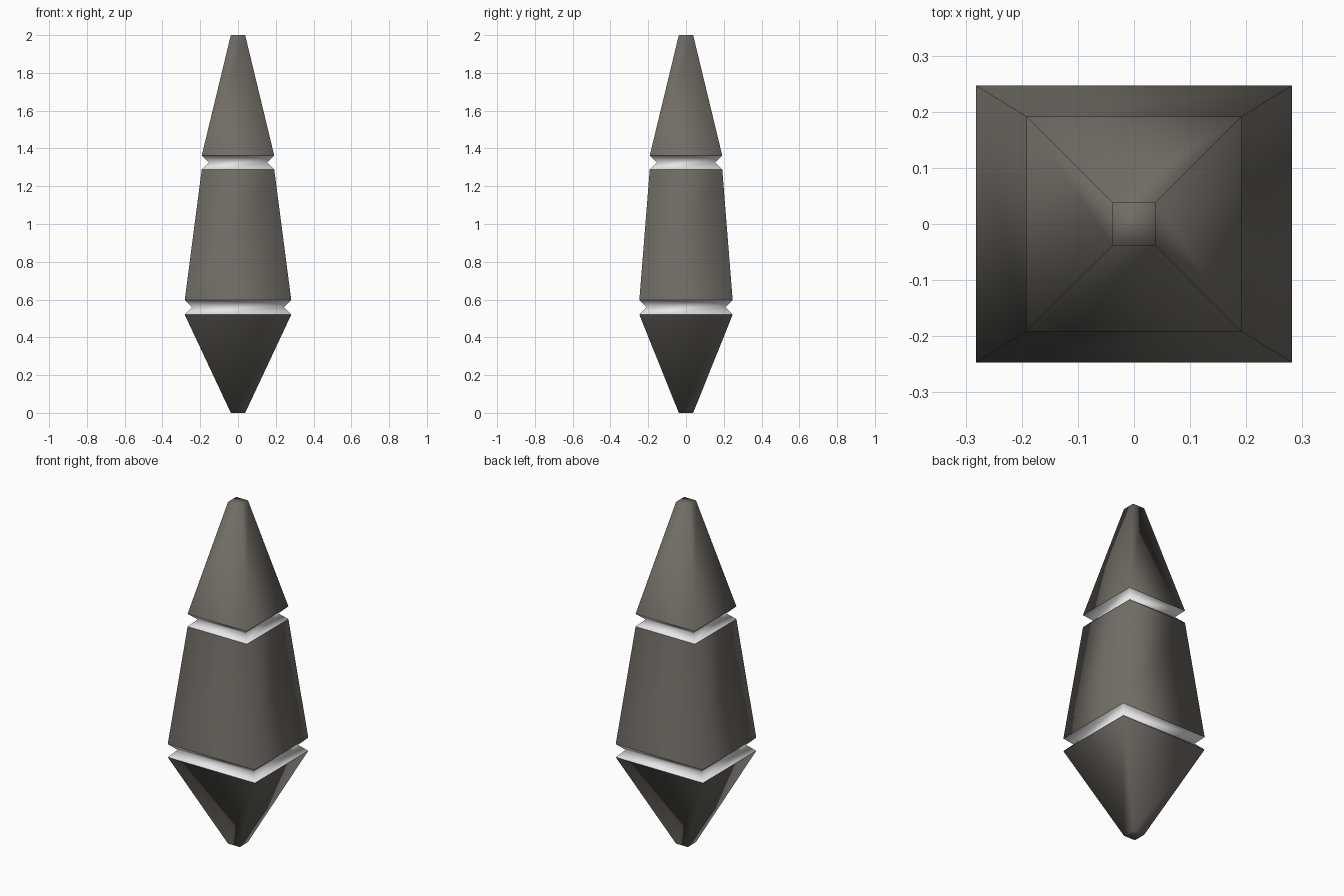
import bpy, bmesh

if "Cube" in bpy.data.objects:
    bpy.data.objects.remove(bpy.data.objects["Cube"])


def material(name, rgb):
    m = bpy.data.materials.new(name)
    m.diffuse_color = (*rgb, 1)
    m.use_nodes = True
    m.node_tree.nodes["Principled BSDF"].inputs["Base Color"].default_value = m.diffuse_color
    return m


stone = material("dark_warm_grey", (0.165, 0.15, 0.13))
light = material("pale_white", (0.8, 0.8, 0.8))


def loft(name, rings, mat, cap_bottom=False, cap_top=False):
    """Smooth four-sided shell through rectangles (half x, half y, z), bottom to top."""
    bm = bmesh.new()
    loops = [[bm.verts.new((sx * hx, sy * hy, z))
              for sx, sy in ((-1, -1), (1, -1), (1, 1), (-1, 1))]
             for hx, hy, z in rings]
    for low, high in zip(loops, loops[1:]):
        for i in range(4):
            j = (i + 1) % 4
            bm.faces.new((low[i], low[j], high[j], high[i]))
    if cap_bottom:
        bm.faces.new(loops[0][::-1])
    if cap_top:
        bm.faces.new(loops[-1])
    for f in bm.faces:
        f.smooth = True
    me = bpy.data.meshes.new(name)
    bm.to_mesh(me)
    bm.free()
    me.materials.append(mat)
    ob = bpy.data.objects.new(name, me)
    bpy.context.collection.objects.link(ob)
    return ob


# Stone segments
loft("lower_point", [(0.038, 0.038, 0), (0.282, 0.247, 0.52)], stone, cap_bottom=True)
loft("middle_body", [(0.282, 0.247, 0.597), (0.192, 0.192, 1.288)], stone)
loft("upper_point", [(0.192, 0.192, 1.362), (0.038, 0.038, 2.0)], stone, cap_top=True)

# V-shaped pale grooves between the segments
for name, hx, hy, z0, z1 in (("lower_groove", 0.282, 0.247, 0.52, 0.597),
                             ("upper_groove", 0.192, 0.192, 1.288, 1.362)):
    d = 0.038
    loft(name, [(hx, hy, z0), (hx - d, hy - d, (z0 + z1) / 2), (hx, hy, z1)], light)
